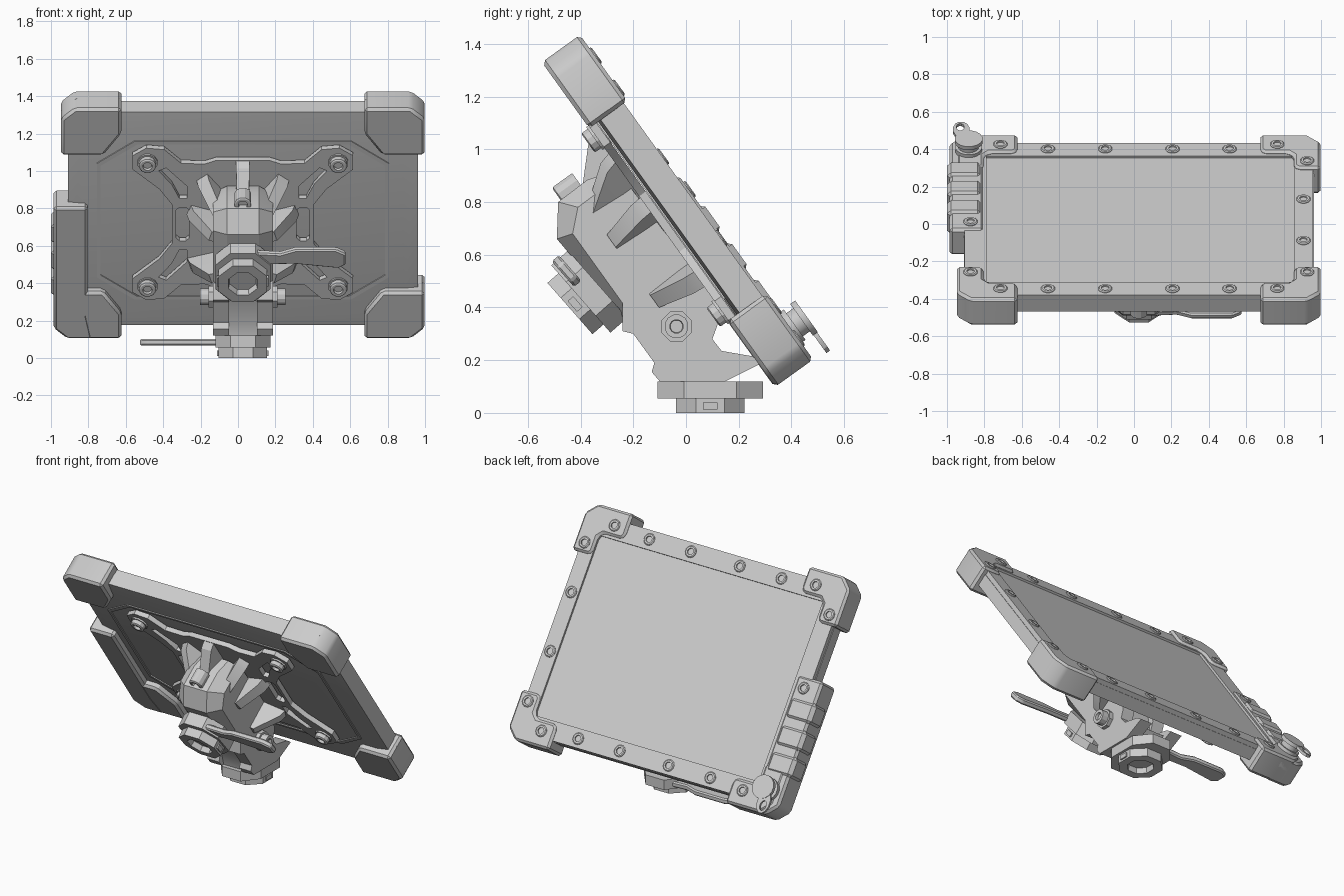
import bpy, bmesh, math
from mathutils import Matrix, Vector

if "Cube" in bpy.data.objects:
    bpy.data.objects.remove(bpy.data.objects["Cube"])

CX = 0.026
S, C = math.sin(math.radians(35.7)), math.cos(math.radians(35.7))


def frame(ax, ay, az, o):
    m = Matrix((ax, ay, az)).transposed().to_4x4()
    m.translation = Vector(o)
    return m


# tablet frame: x across, y up the tablet, z out of the screen
TAB = frame((1, 0, 0), (0, -S, C), (0, C, S), (CX, -S * .641, C * .641))
# side frame: profile in (y, z), extruded along x
SIDE = frame((0, 1, 0), (0, 0, 1), (1, 0, 0), (CX, 0, 0))


def finish(name, bm, M, bevel=0.0, flat=None):
    bmesh.ops.recalc_face_normals(bm, faces=bm.faces)
    if bevel:
        es = [e for e in bm.edges if len(e.link_faces) == 2 and e.calc_face_angle(0) > 0.5
              and not (flat is not None and all(abs(v.co.z - flat) < 1e-5 for v in e.verts))]
        bmesh.ops.bevel(bm, geom=es, offset=bevel, segments=1, affect='EDGES', clamp_overlap=True)
    bm.transform(M)
    bmesh.ops.recalc_face_normals(bm, faces=bm.faces)
    me = bpy.data.meshes.new(name)
    bm.to_mesh(me)
    bm.free()
    ob = bpy.data.objects.new(name, me)
    bpy.context.collection.objects.link(ob)
    return ob


def loft(name, levels, M, bevel=0.0, flat=None):
    """Closed solid through a stack of (polygon, height) sections."""
    bm = bmesh.new()
    rings = [[bm.verts.new((p[0], p[1], h)) for p in poly] for poly, h in levels]
    for a, b in zip(rings, rings[1:]):
        for i in range(len(a)):
            j = (i + 1) % len(a)
            bm.faces.new((a[i], a[j], b[j], b[i]))
    bm.faces.new(rings[0])
    bm.faces.new(rings[-1])
    return finish(name, bm, M, bevel, flat)


def prism(name, poly, a, b, M, bevel=0.0, flat=None):
    return loft(name, [(poly, a), (poly, b)], M, bevel, flat)


def holed(name, loops, a, b, M):
    """Flat plate with holes: first loop is the outline."""
    cu = bpy.data.curves.new(name, 'CURVE')
    cu.dimensions, cu.fill_mode, cu.extrude = '2D', 'BOTH', abs(b - a) / 2
    for lp in loops:
        sp = cu.splines.new('POLY')
        sp.points.add(len(lp) - 1)
        for p, q in zip(sp.points, lp):
            p.co = (q[0], q[1], 0, 1)
        sp.use_cyclic_u = True
    tmp = bpy.data.objects.new(name + "_curve", cu)
    bpy.context.collection.objects.link(tmp)
    dg = bpy.context.evaluated_depsgraph_get()
    bm = bmesh.new()
    bm.from_mesh(bpy.data.meshes.new_from_object(tmp.evaluated_get(dg)))
    bmesh.ops.remove_doubles(bm, verts=bm.verts, dist=1e-5)
    bpy.data.objects.remove(tmp)
    return finish(name, bm, M @ Matrix.Translation((0, 0, (a + b) / 2)))


def ngon(r, n, x=0, y=0, ry=None):
    return [(x + r * math.cos((i + .5) * math.tau / n),
             y + (ry or r) * math.sin((i + .5) * math.tau / n)) for i in range(n)]


def rect(x0, x1, y0, y1, c=0.0, d=None):
    d = c if d is None else d
    if not c:
        return [(x0, y0), (x1, y0), (x1, y1), (x0, y1)]
    return [(x0 + c, y0), (x1 - c, y0), (x1, y0 + d), (x1, y1 - d),
            (x1 - c, y1), (x0 + c, y1), (x0, y1 - d), (x0, y0 + d)]


def flip(poly, sx, sy):
    return [(x * sx, y * sy) for x, y in poly]


def screw(name, x, y, base, top, M=TAB, r=.038):
    d = .016 if top > base else -.016
    g = lambda k, n=12: ngon(r * k, n, x, y)
    loft(name, [(g(1), base), (g(1), top - d * .3), (g(.85), top), (g(.55), top), (g(.5), top - d)], M)


# tablet body, bezel frame and screen
loft("tablet_body", [(rect(-.86, .86, -.625, .625), .374), (rect(-.936, .936, -.70, .70), .386),
                     (rect(-.936, .936, -.70, .70), .465)], TAB)
holed("bezel_frame", [rect(-.932, .932, -.697, .697), rect(-.815, .83, -.578, .578)], .465, .494, TAB)
prism("screen", rect(-.83, .85, -.59, .59), .46, .480, TAB)
holed("back_ridge", [rect(-.78, .78, -.52, .52, .2, .145), rect(-.76, .76, -.50, .50, .195, .14)], .368, .38, TAB)

# corner guards: solid behind, L shaped in front
BACK = [(.972, .45), (.972, .69), (.90, .758), (.65, .758), (.65, .59), (.745, .45)]
ELL = [(.972, .45), (.972, .69), (.90, .758), (.65, .758), (.65, .62), (.67, .595),
       (.80, .595), (.83, .565), (.83, .47), (.85, .45)]
for sx in (-1, 1):
    for sy in (-1, 1):
        prism("corner_guard_back", flip(BACK, sx, sy), .332, .43, TAB, .015, .43)
        prism("corner_guard_front", flip(ELL, sx, sy), .43, .510, TAB, .015, .43)
        screw("guard_screw", .74 * sx, .66 * sy, .49, .518)
        if (sx, sy) != (-1, -1):
            screw("guard_screw", .9 * sx, .51 * sy, .49, .518)

# bezel screws
for x in (-.486, -.18, .18, .485):
    for y in (-.64, .64):
        screw("bezel_screw", x, y, .475, .502)
for y in (-.18, .2):
    screw("bezel_screw", .88, y, .475, .502)

# button panel with three wrapped buttons
prism("button_panel", [(-1.012, -.69), (-1.012, .11), (-.83, .11), (-.83, -.6), (-.80, -.758), (-.94, -.758)],
      .33, .503, TAB, .015)
screw("panel_screw", -.90, .04, .485, .512)
for y in (-.44, -.27, -.095):
    prism("button", rect(-1.026, -.84, y - .068, y + .068), .36, .516, TAB, .022)

# connector cap with tether tab
for nm, r, a, b in (("connector_base", .072, .49, .53), ("connector_neck", .055, .52, .57),
                    ("connector_cap", .075, .562, .585)):
    prism(nm, ngon(r, 16, -.91, -.61), a, b, TAB)
holed("tether_loop", [ngon(.045, 12, -.95, -.70, .07), ngon(.022, 12, -.955, -.72, .032)], .565, .582, TAB)

# mounting plate with slotted arms
Q = [(.14, .42), (.205, .395), (.33, .40), (.42, .49), (.516, .50), (.59, .45),
     (.59, .36), (.447, .23), (.38, .13)]
outline = Q + flip(Q, 1, -1)[::-1] + flip(Q, -1, -1) + flip(Q, -1, 1)[::-1]
SLOT = [(.45, .35), (.41, .37), (.30, .25), (.30, .17), (.34, .17), (.38, .26)]
loops = [outline]
for sx in (-1, 1):
    loops.append([(x + sx * .322, y) for x, y in rect(-.035, .035, -.11, .11, .018)])
    for sy in (-1, 1):
        loops.append(flip(SLOT, sx, sy))
        prism("plate_boss", ngon(.055, 12, .51 * sx, .407 * sy), .325, .38, TAB)
        screw("plate_screw", .51 * sx, .407 * sy, .34, .295, r=.046)
holed("mount_plate", loops, .335, .366, TAB)

# radial ribs between hub and plate
def strip(c, e, h, k):
    c, e = Vector(c), Vector(e)
    d = (e - c) * k
    n = Vector((-d.y, d.x)).normalized() * h
    return [c + n, c + d + n, c + d - n, c - n]

for cy, x, y in ((0, 0, .42), (.02, .22, .31), (.02, -.22, .31), (0, .29, .09), (0, -.29, .09),
                 (-.18, .29, -.26), (-.18, -.29, -.26)):
    loft("mount_rib", [(strip((0, cy), (x, y), .036, 1), .345), (strip((0, cy), (x, y), .036, .95), .29),
                       (strip((0, cy), (x, y), .03, .6), .15)], TAB)

# hub: full profile in the middle, pulled in at the sides
HUB = [(-.49, .66), (-.485, .80), (-.373, .885), (-.26, .92), (.10, .45), (-.02, .30), (-.22, .34)]
HUB_SIDE = [(-.43, .68), (-.41, .78), (-.33, .84), (-.23, .88), (.10, .45), (-.02, .30), (-.20, .36)]
loft("mount_hub", [(HUB_SIDE, -.16), (HUB, -.085), (HUB, .085), (HUB_SIDE, .16)], SIDE)
screw("hub_screw", 0, .305, .18, .085, r=.046)

# lower arm: two cheeks with a set back tongue between them
CHEEK = [(-.10, .12), (-.13, .155), (-.12, .19), (-.20, .30), (-.24, .31), (-.24, .46), (-.10, .60), (.10, .45),
         (.12, .335), (.10, .28), (.135, .235), (.25, .215), (.29, .19), (.15, .12)]
TONGUE = [(-.08, .12), (-.10, .19), (-.21, .33), (-.10, .50), (.07, .42), (.09, .28), (.125, .23), (.22, .19), (.15, .12)]
prism("arm_tongue", TONGUE, -.09, .09, SIDE)
for sx in (-1, 1):
    prism("arm_cheek", CHEEK, .075 * sx, .16 * sx, SIDE)
    prism("pivot_washer", ngon(.062, 8, -.036, .328), .15 * sx, .185 * sx, SIDE)
    loft("pivot_bolt", [(ngon(.046, 12, -.036, .328), .18 * sx), (ngon(.046, 12, -.036, .328), .228 * sx),
                        (ngon(.026, 12, -.036, .328), .228 * sx), (ngon(.024, 12, -.036, .328), .21 * sx)], SIDE)

# locking clamps: one on the hub, one at the foot
LEVER = [(.05, -.16), (.20, -.15), (.28, -.18), (.50, -.18), (.55, -.15), (.55, -.075),
         (.51, -.05), (.28, -.08), (.05, -.075)]


def clamp(tag, M, half, z0):
    prism(tag + "_flange", rect(-.147, .147, -half, half, .08, half * .5), z0, .065, M)
    foot = lambda k: ngon(.14 * k, 8)
    loft(tag + "_foot", [(foot(1), .05), (foot(1), .12), (foot(.6), .12), (foot(.55), .085)], M)
    prism(tag + "_lever", LEVER, .018, .054, M, .008)
    for sx in (-1, 1):
        prism(tag + "_catch", rect(sx * .13 - .008, sx * .13 + .008, -.027, .027), .08, .108, M)


clamp("hub_clamp", frame((1, 0, 0), (0, .66, -.751), (0, -.751, -.66), (CX, -.35, .475)), .17, -.02)
clamp("base_clamp", frame((-1, 0, 0), (0, -1, 0), (0, 0, -1), (CX, .092, .12)), .2, 0)

# smooth only the gently turned faces
for ob in bpy.context.scene.objects:
    ob.select_set(True)
    bpy.context.view_layer.objects.active = ob
bpy.ops.object.shade_smooth_by_angle(angle=math.radians(25))
